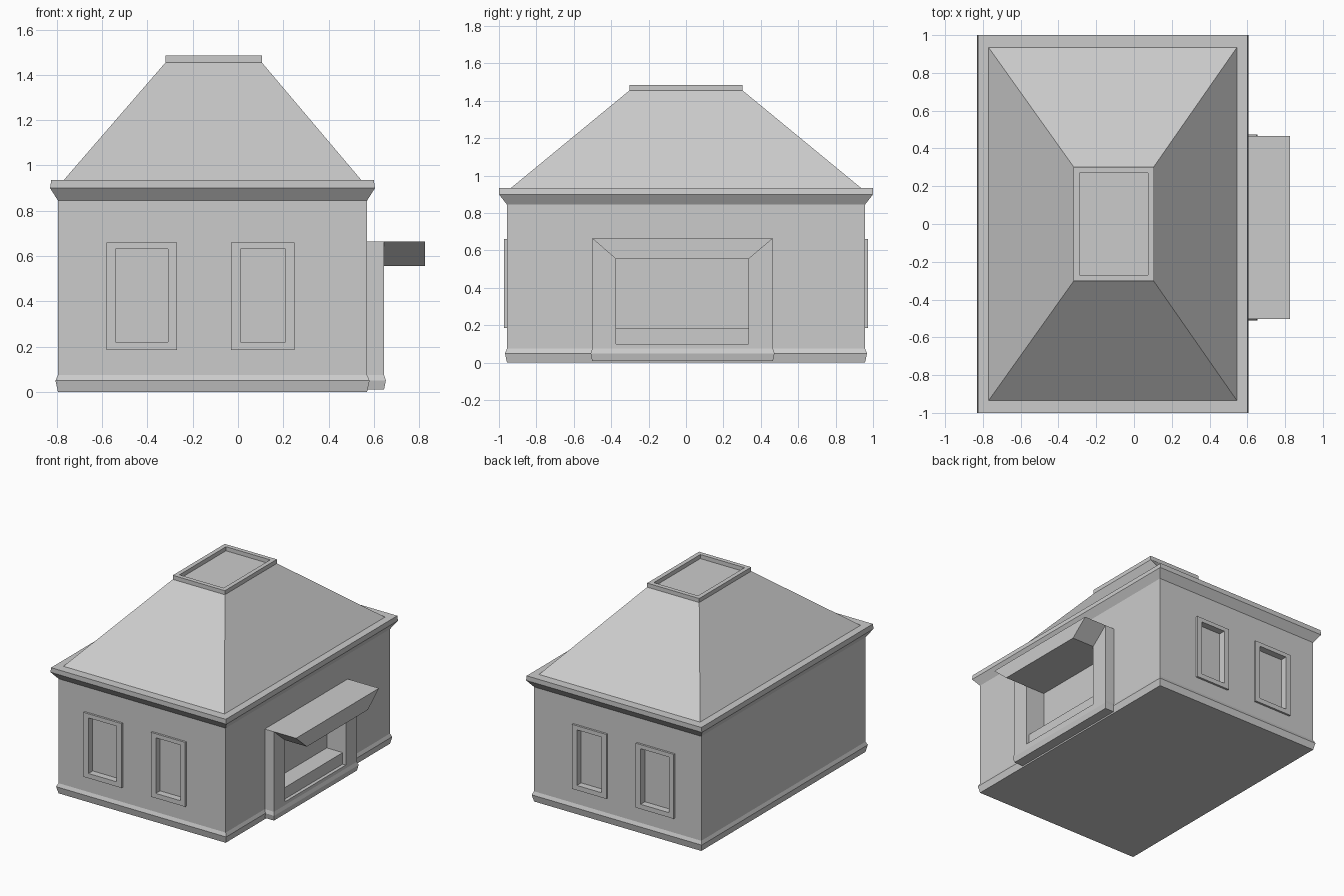
import bpy
import bmesh

if "Cube" in bpy.data.objects:
    bpy.data.objects.remove(bpy.data.objects["Cube"], do_unlink=True)

stone = bpy.data.materials.new("light_grey_stone")
stone.use_nodes = True
GREY = (0.6, 0.6, 0.6, 1)
stone.diffuse_color = GREY
stone.node_tree.nodes["Principled BSDF"].inputs["Base Color"].default_value = GREY


def loft(name, rings):
    """Closed solid through rectangles given as (x0, x1, y0, y1, z)."""
    bm = bmesh.new()
    loops = [[bm.verts.new(p) for p in ((a, c, z), (b, c, z), (b, d, z), (a, d, z))]
             for a, b, c, d, z in rings]
    bm.faces.new(loops[0][::-1])
    bm.faces.new(loops[-1])
    for low, high in zip(loops, loops[1:]):
        for i in range(4):
            j = (i + 1) % 4
            bm.faces.new((low[i], low[j], high[j], high[i]))
    bmesh.ops.recalc_face_normals(bm, faces=bm.faces)
    mesh = bpy.data.meshes.new(name)
    bm.to_mesh(mesh)
    bm.free()
    mesh.materials.append(stone)
    obj = bpy.data.objects.new(name, mesh)
    bpy.context.collection.objects.link(obj)
    return obj


def box(name, x0, x1, y0, y1, z0, z1):
    return loft(name, [(x0, x1, y0, y1, z0), (x0, x1, y0, y1, z1)])


def grow(rect, amount, z):
    a, b, c, d = rect
    return (a - amount, b + amount, c - amount, d + amount, z)


def cut(targets, cutter):
    """Subtract the cutter from every target, then discard it."""
    for obj in targets:
        mod = obj.modifiers.new("opening", "BOOLEAN")
        mod.operation = "DIFFERENCE"
        mod.solver = "EXACT"
        mod.object = cutter
        bpy.context.view_layer.objects.active = obj
        bpy.ops.object.modifier_apply(modifier=mod.name)
    bpy.data.objects.remove(cutter, do_unlink=True)


# House: plinth, walls, cornice, hipped roof and recessed cap
wall = (-0.795, 0.57, -0.957, 0.957)
cap = (-0.32, 0.105, -0.303, 0.303)
house = loft("house", [
    grow(wall, 0, 0), grow(wall, 0.011, 0.05), grow(wall, 0, 0.075),
    grow(wall, 0, 0.845), grow(wall, 0.035, 0.90), grow(wall, 0.03, 0.935),
    (-0.77, 0.545, -0.935, 0.935, 0.935), grow(cap, 0, 1.455),
    grow(cap, 0, 1.485), grow(cap, -0.032, 1.485), grow(cap, -0.032, 1.455)])
for v in house.data.vertices:  # cornice reaches a little further at the ends
    if abs(v.co.y) > 0.98:
        v.co.y = 1.0 if v.co.y > 0 else -1.0

# Windows on the front and back walls
for side, label in ((-1, "front"), (1, "back")):
    for place, x0, x1 in (("wide", -0.58, -0.27), ("narrow", -0.03, 0.25)):
        y0, y1 = sorted((side * 0.94, side * 0.972))
        frame = box(f"{label}_{place}_window_frame", x0, x1, y0, y1, 0.185, 0.66)
        y0, y1 = sorted((side * 0.922, side * 1.1))
        cut([house, frame], box("cutter", x0 + 0.04, x1 - 0.04, y0, y1, 0.22, 0.63))

# Serving hatch with its own plinth
hatch = (0.55, 0.645, -0.502, 0.465)
surround = loft("hatch_surround", [
    grow(hatch, 0, 0.01), grow(hatch, 0.008, 0.05), grow(hatch, 0, 0.075),
    grow(hatch, 0, 0.665)])
cut([house, surround], box("cutter", 0.49, 0.8, -0.375, 0.335, 0.1, 0.555))
box("hatch_counter", 0.48, 0.62, -0.375, 0.335, 0.095, 0.185)

# Awning tapering inwards towards its underside
loft("awning", [(0.64, 0.825, -0.375, 0.335, 0.555),
                (0.64, 0.825, -0.502, 0.465, 0.665)])
